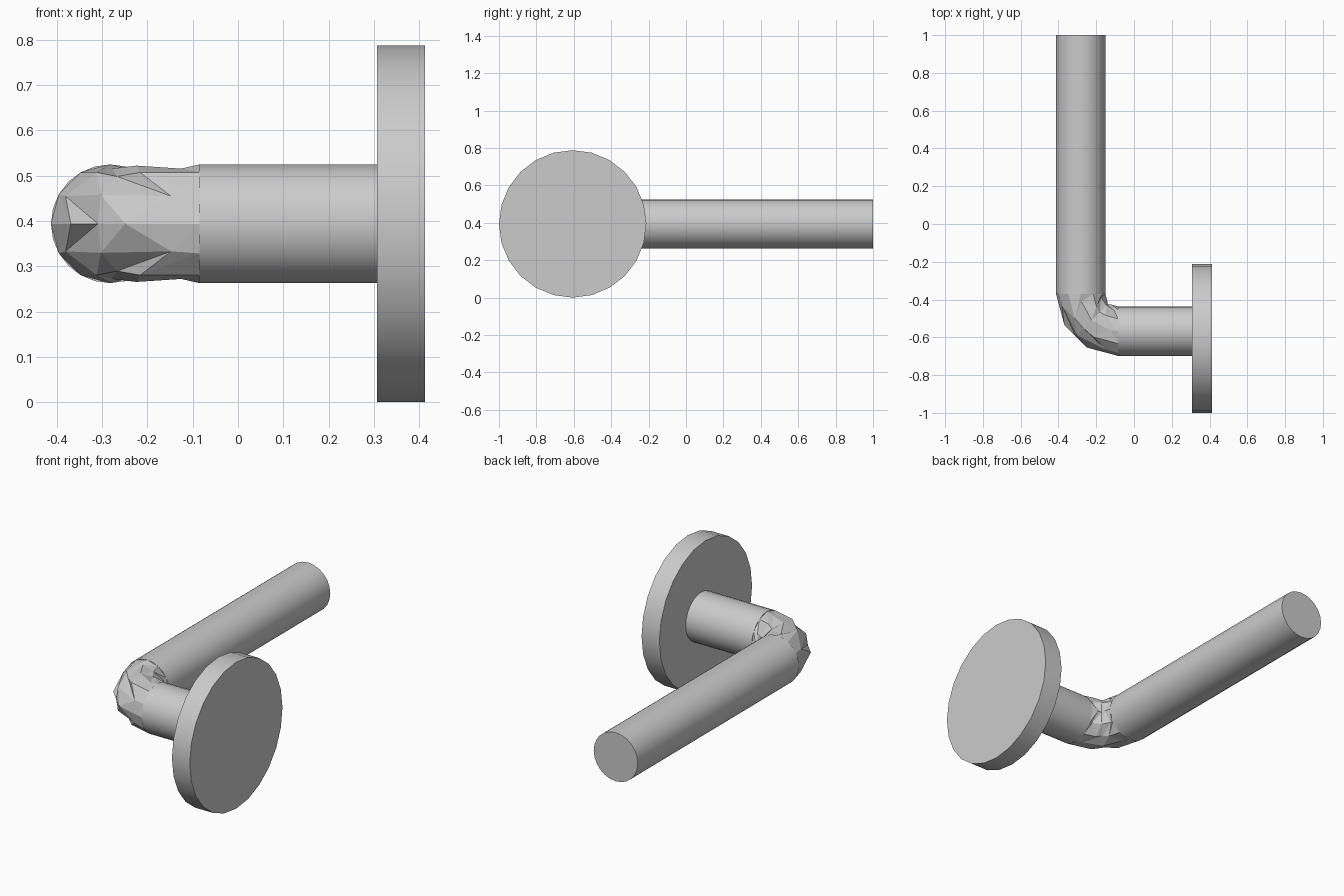
import bpy
import bmesh
import math

cube = bpy.data.objects.get("Cube")
if cube:
    bpy.data.objects.remove(cube, do_unlink=True)

R = 0.131                    # rod radius
Z = 0.394                    # axis height
BEND = 0.197                 # bend radius of the elbow axis
CX, CY = -0.085, -0.37       # bend centre

metal = bpy.data.materials.new("grey metal")
metal.use_nodes = True
grey = (0.6, 0.6, 0.6, 1)
metal.diffuse_color = grey
metal.node_tree.nodes["Principled BSDF"].inputs["Base Color"].default_value = grey


def cylinder(name, radius, start, end, axis, across, sides):
    """Smooth cylinder along x or y between start and end."""
    mid = (start + end) / 2
    if axis == "x":
        loc, rot = (mid, across, Z), (0, math.pi / 2, 0)
    else:
        loc, rot = (across, mid, Z), (math.pi / 2, 0, 0)
    bpy.ops.mesh.primitive_cylinder_add(vertices=sides, radius=radius,
                                        depth=end - start, location=loc, rotation=rot)
    ob = bpy.context.object
    ob.name = name
    ob.data.materials.append(metal)
    bpy.ops.object.shade_smooth_by_angle(angle=math.radians(30))


# Wall plate, neck and lever
cylinder("round_plate", 0.394, 0.307, 0.413, "x", -0.606, 24)
cylinder("neck", R, CX, 0.31, "x", CY - BEND, 24)
cylinder("lever", R, CY, 1.0, "y", CX - BEND, 24)

# Faceted elbow: rings swept round the bend, with a toothed zigzag
# (sweep angle, radius factor) for even and odd ring points
SIDES = 12
rings = [((0, 1), (0, 1)),
         ((30, 1), (12, 0.93)),
         ((45, 0.92), (45, 0.98)),
         ((60, 1), (78, 0.93)),
         ((90, 1), (90, 1))]
bm = bmesh.new()
grid = []
for ring in rings:
    row = []
    for k in range(SIDES):
        sweep, factor = ring[k % 2]
        a, t = math.radians(sweep), 2 * math.pi * k / SIDES
        d = BEND + R * factor * math.cos(t)
        row.append(bm.verts.new((CX - d * math.cos(a), CY - d * math.sin(a),
                                 Z + R * factor * math.sin(t))))
    grid.append(row)
for a, b in zip(grid, grid[1:]):
    for k in range(SIDES):
        n = (k + 1) % SIDES
        # Diagonals mirrored about the level plane through the axis
        if k < SIDES // 2:
            bm.faces.new((a[k], a[n], b[k]))
            bm.faces.new((a[n], b[n], b[k]))
        else:
            bm.faces.new((a[k], a[n], b[n]))
            bm.faces.new((a[k], b[n], b[k]))
bm.faces.new(grid[0])
bm.faces.new(grid[-1])
bmesh.ops.recalc_face_normals(bm, faces=bm.faces)
mesh = bpy.data.meshes.new("elbow")
bm.to_mesh(mesh)
bm.free()
mesh.materials.append(metal)
elbow = bpy.data.objects.new("elbow", mesh)
bpy.context.collection.objects.link(elbow)
